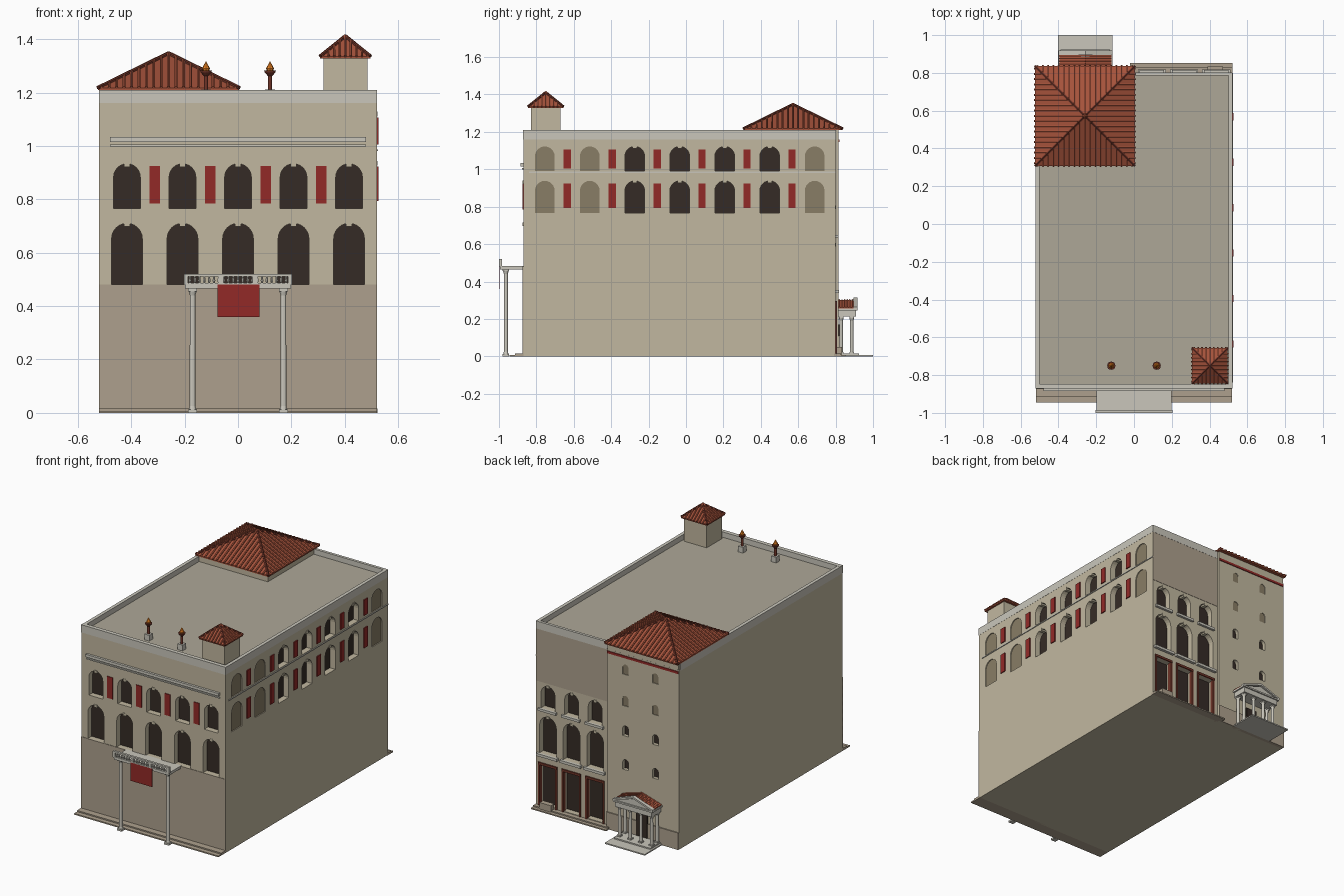
import bpy, bmesh, math
from mathutils import Vector, Matrix

if "Cube" in bpy.data.objects:
    bpy.data.objects.remove(bpy.data.objects["Cube"])

def mat(name, r, g, b):
    m = bpy.data.materials.new(name)
    m.diffuse_color = [((c / 255) ** 2.2) for c in (r, g, b)] + [1]
    m.use_nodes = True
    m.node_tree.nodes["Principled BSDF"].inputs["Base Color"].default_value = m.diffuse_color
    return m

CREAM = mat("cream_stone", 192, 182, 158)
BROWN = mat("brown_stone", 172, 159, 140)
BLIND = mat("blind_stone", 135, 124, 102)
GREY = mat("pale_stone", 200, 197, 186)
DECK = mat("roof_deck", 172, 166, 150)
DARK = mat("dark_opening", 56, 47, 42)
RED = mat("red_cloth", 145, 46, 44)
TILE = mat("roof_tile", 165, 84, 62)
RIDGE = mat("ridge_tile", 110, 55, 44)
FLAME = mat("flame", 235, 130, 40)

def box(bm, x0, x1, y0, y1, z0, z1):
    m = Matrix.Translation(((x0 + x1) / 2, (y0 + y1) / 2, (z0 + z1) / 2))
    bmesh.ops.create_cube(bm, size=1, matrix=m @ Matrix.Diagonal((x1 - x0, y1 - y0, z1 - z0, 1)))

def prism(bm, pts, vec):
    f = bm.faces.new([bm.verts.new(p) for p in pts])
    r = bmesh.ops.extrude_face_region(bm, geom=[f], use_keep_orig=True)
    bmesh.ops.translate(bm, vec=vec, verts=[g for g in r["geom"] if isinstance(g, bmesh.types.BMVert)])

def lathe(bm, x, y, prof, seg=12):
    for (r0, z0), (r1, z1) in zip(prof, prof[1:]):
        if z1 > z0:
            bmesh.ops.create_cone(bm, cap_ends=True, segments=seg, radius1=r0, radius2=r1, depth=z1 - z0,
                                  matrix=Matrix.Translation((x, y, (z0 + z1) / 2)))

def rod(bm, a, b, r, seg=6):
    a, b = Vector(a), Vector(b)
    q = (b - a).to_track_quat('Z', 'Y').to_matrix().to_4x4()
    bmesh.ops.create_cone(bm, cap_ends=True, segments=seg, radius1=r, radius2=r, depth=(b - a).length,
                          matrix=Matrix.Translation((a + b) / 2) @ q)

def finish(name, bm, material):
    bmesh.ops.recalc_face_normals(bm, faces=bm.faces)
    me = bpy.data.meshes.new(name)
    bm.to_mesh(me)
    bm.free()
    me.materials.append(material)
    ob = bpy.data.objects.new(name, me)
    bpy.context.collection.objects.link(ob)
    return ob

def boxes(name, material, *dims):
    bm = bmesh.new()
    for d in dims:
        box(bm, *d)
    return finish(name, bm, material)

# wall coordinates: u along the wall, z up, d inwards
SIDES = {"front": lambda u, z, d: Vector((u, -0.87 + d, z)),
         "right": lambda u, z, d: Vector((0.52 - d, u, z)),
         "back": lambda u, z, d: Vector((u, 0.80 - d, z)),
         "tower": lambda u, z, d: Vector((u, 0.815 - d, z))}

cut, dark, blind, keys, sills, banners, frames = [bmesh.new() for _ in range(7)]

def wall_box(bm, side, u, w, z0, z1, d0, d1):
    a, b = SIDES[side](u - w / 2, z0, d0), SIDES[side](u + w / 2, z1, d1)
    lo, hi = [min(p) for p in zip(a, b)], [max(p) for p in zip(a, b)]
    box(bm, lo[0], hi[0], lo[1], hi[1], lo[2], hi[2])

def window(side, u, w, z0, z1, fill, depth=0.04, arched=True, key=True):
    f, r = SIDES[side], w / 2
    if arched:
        prof = [(u - r, z0), (u + r, z0)] + [(u + r * math.cos(i * math.pi / 12),
                z1 - r + r * math.sin(i * math.pi / 12)) for i in range(13)]
    else:
        prof = [(u - r, z0), (u + r, z0), (u + r, z1), (u - r, z1)]
    inward = f(0, 0, 1) - f(0, 0, 0)
    prism(cut, [f(a, b, -0.03) for a, b in prof], inward * (0.03 + depth))
    prism(fill, [f(a, b, depth - 0.002) for a, b in prof], inward * 0.005)
    if arched and key:
        wall_box(keys, side, u, 0.022, z1 - 0.012, z1 + 0.006, -0.003, depth * 0.8)

# front openings and banners
for i in range(5):
    u = (i - 2) * 0.208
    window("front", u, 0.115, 0.48, 0.71, dark)
    window("front", u, 0.1, 0.765, 0.933, dark)
    if i < 4:
        wall_box(banners, "front", u + 0.104, 0.04, 0.785, 0.925, -0.005, 0.002)
# right side openings and banners, outer bays blind
for i in range(7):
    u = -0.755 + i * 0.2405
    for z0, z1 in ((0.765, 0.938), (0.99, 1.122)):
        b = i in (0, 1, 6)
        window("right", u, 0.105, z0, z1, blind if b else dark, 0.008 if b else 0.04, key=not b)
        if i < 6:
            wall_box(banners, "right", u + 0.12, 0.038, z1 - 0.145 if z0 < 0.9 else 1.005,
                     z1 - 0.015, -0.006, 0.002)
# back openings: doors, tall arches, small arches
for u in (0.435, 0.265, 0.095):
    window("back", u, 0.12, 0.02, 0.28, dark, arched=False)
    for s in (-1, 1):
        wall_box(frames, "back", u + s * 0.062, 0.012, 0.015, 0.29, -0.006, 0.02)
    wall_box(frames, "back", u, 0.136, 0.28, 0.295, -0.008, 0.02)
    window("back", u, 0.12, 0.355, 0.60, dark)
    window("back", u, 0.1, 0.65, 0.80, dark)
    wall_box(sills, "back", u, 0.15, 0.338, 0.355, -0.018, 0.01)
    wall_box(sills, "back", u, 0.13, 0.634, 0.65, -0.015, 0.01)
# tower slits, upper two rows blind
for u in (-0.135, -0.35):
    for z, fill in ((0.45, dark), (0.67, dark), (0.865, blind), (1.07, blind)):
        window("tower", u, 0.042, z - 0.033, z + 0.033, fill, 0.025 if fill is dark else 0.006, key=False)

# main body with an L-shaped back, openings cut out
bm = bmesh.new()
prism(bm, [(-.52, -.87, 0), (.52, -.87, 0), (.52, .80, 0), (0, .80, 0), (0, .815, 0), (-.52, .815, 0)], (0, 0, 1.17))
body = finish("building_body", bm, CREAM)
cutter = finish("opening_cutter", cut, CREAM)
cutter.hide_render = True
mod = body.modifiers.new("openings", 'BOOLEAN')
mod.operation, mod.object, mod.solver = 'DIFFERENCE', cutter, 'EXACT'
bpy.context.view_layer.update()
body.data = bpy.data.meshes.new_from_object(body.evaluated_get(bpy.context.evaluated_depsgraph_get()))
body.modifiers.clear()
bpy.data.objects.remove(cutter)
for n, b, m in (("dark_openings", dark, DARK), ("blind_openings", blind, BLIND), ("keystones", keys, CREAM),
                ("back_sills", sills, GREY), ("wall_banners", banners, RED), ("door_frames", frames, RIDGE)):
    finish(n, b, m)

# facings, steps and string courses
boxes("brown_facing", BROWN, (-.52, .52, -.873, -.865, 0, .48), (.005, .519, .79, .802, .82, 1.16),
      (-.519, -.001, .80, .822, 0, .11))
boxes("base_steps", BROWN, (-.52, .52, -.945, -.86, 0, .008), (-.52, .52, -.915, -.86, 0, .016),
      (-.02, .522, .79, .852, 0, .008), (-.02, .522, .79, .83, 0, .016), (.39, .47, .80, .835, 0, .05))
boxes("string_courses", GREY, (-.48, .48, -.885, -.86, 1.015, 1.033), (-.48, .48, -.878, -.86, .998, 1.006),
      (.51, .525, -.84, .80, .98, .987))
boxes("tower_red_stripe", RED, (-.515, -.005, .81, .82, 1.145, 1.16))

# parapet and deck
boxes("roof_deck", DECK, (-.51, .51, -.86, .79, 1.16, 1.175))
boxes("parapet", GREY, (-.521, .521, -.872, -.846, 1.16, 1.21), (-.521, -.499, -.846, .80, 1.16, 1.209),
      (.499, .521, -.846, .802, 1.16, 1.209), (0, .499, .785, .803, 1.16, 1.209))
boxes("tower_tops", CREAM, (-.518, -.003, .312, .8145, 1.165, 1.212), (.32, .485, -.83, -.67, 1.17, 1.33))

# hipped tile roofs
def hip_roof(name, cx, cy, half, z0, h, n, r):
    bm, caps = bmesh.new(), bmesh.new()
    c = Vector((cx, cy, 0))
    box(bm, cx - half, cx + half, cy - half, cy + half, z0 - 0.003, z0 + 0.005)
    bmesh.ops.create_cone(bm, cap_ends=True, segments=4, radius1=half * math.sqrt(2), radius2=0, depth=h - 0.005,
                          matrix=Matrix.Translation((cx, cy, z0 + 0.005 + (h - 0.005) / 2)) @ Matrix.Rotation(math.pi / 4, 4, 'Z'))
    for k in range(4):
        rot = Matrix.Rotation(k * math.pi / 2, 4, 'Z')
        for i in range(n):
            t = half * (2 * (i + 0.5) / n - 1)
            rod(bm, c + rot @ Vector((t, -half - 0.003, z0 + 0.006)),
                c + rot @ Vector((t, -abs(t), z0 + 0.004 + h * (1 - abs(t) / half))), r)
        rod(caps, c + rot @ Vector((half, half, z0 + 0.006)), c + Vector((0, 0, z0 + h)), r * 1.3)
    finish(name, bm, TILE)
    finish(name + "_ridges", caps, RIDGE)

hip_roof("large_tile_roof", -0.26, 0.572, 0.264, 1.212, 0.133, 19, 0.006)
hip_roof("small_tile_roof", 0.402, -0.75, 0.094, 1.33, 0.08, 9, 0.005)

# rooftop torches
base, post, fire = bmesh.new(), bmesh.new(), bmesh.new()
for x in (-0.12, 0.12):
    box(base, x - .018, x + .018, -.768, -.732, 1.17, 1.212)
    lathe(post, x, -.75, [(.008, 1.21), (.008, 1.262), (.02, 1.275), (.022, 1.282)])
    lathe(fire, x, -.75, [(.011, 1.28), (.015, 1.29), (0, 1.318)], 8)
finish("torch_bases", base, GREY)
finish("torch_posts", post, RIDGE)
finish("torch_flames", fire, FLAME)

# front balcony on two tall columns
bm = bmesh.new()
box(bm, -.198, .198, -.995, -.865, .465, .482)
box(bm, -.203, .203, -1, -.985, .511, .521)
box(bm, -.203, .203, -1, -.985, .48, .486)
for x in (-.195, -.065, .065, .195):
    box(bm, x - .008, x + .008, -1, -.985, .48, .52)
for i in range(21):
    lathe(bm, -.18 + i * .018, -.9925, [(.003, .485), (.006, .495), (.003, .512)], 6)
for x in (-.17, .17):
    box(bm, x - .017, x + .017, -.98, -.946, 0, .012)
    box(bm, x - .017, x + .017, -.98, -.946, .455, .466)
    lathe(bm, x, -.963, [(.014, .012), (.011, .025), (.0105, .44), (.015, .456)])
finish("front_balcony", bm, GREY)
boxes("balcony_banner", RED, (-.077, .08, -.9985, -.996, .36, .482))

# back portico with pediment
CX = -0.2575
bm = bmesh.new()
box(bm, -.402, -.115, .81, 1, 0, .008)
box(bm, -.39, -.127, .81, .925, 0, .016)
box(bm, -.39, -.125, .81, .91, .212, .245)
box(bm, -.4, -.115, .81, .918, .245, .255)
for y0, y1, o in ((.885, .90, 0), (.897, .917, .008)):
    prism(bm, [(CX - .13, y0, .255), (CX + .13, y0, .255), (CX, y0, .304 - o)], (0, y1 - y0 - o, 0))
for s in (-1, 1):
    prism(bm, [(CX + s * .143, .895, .252), (CX, .895, .302), (CX, .895, .314), (CX + s * .143, .895, .264)], (0, .023, 0))
for i in range(4):
    x = CX + (i - 1.5) * .077
    for y in (.886,) if i in (1, 2) else (.886, .83):
        box(bm, x - .013, x + .013, y - .013, y + .013, .016, .024)
        box(bm, x - .013, x + .013, y - .013, y + .013, .204, .213)
        lathe(bm, x, y, [(.0105, .024), (.009, .19), (.013, .205)])
finish("back_portico", bm, GREY)
bm = bmesh.new()
for s in (-1, 1):
    prism(bm, [(CX, .812, .292), (CX, .812, .302), (CX + s * .138, .812, .262), (CX + s * .138, .812, .252)], (0, .085, 0))
    for i in range(6):
        y = .82 + i * .014
        rod(bm, (CX, y, .302), (CX + s * .138, y, .261), .004)
finish("portico_tile_roof", bm, TILE)
boxes("portico_door", DARK, (CX - .04, CX + .04, .81, .824, .016, .17))
